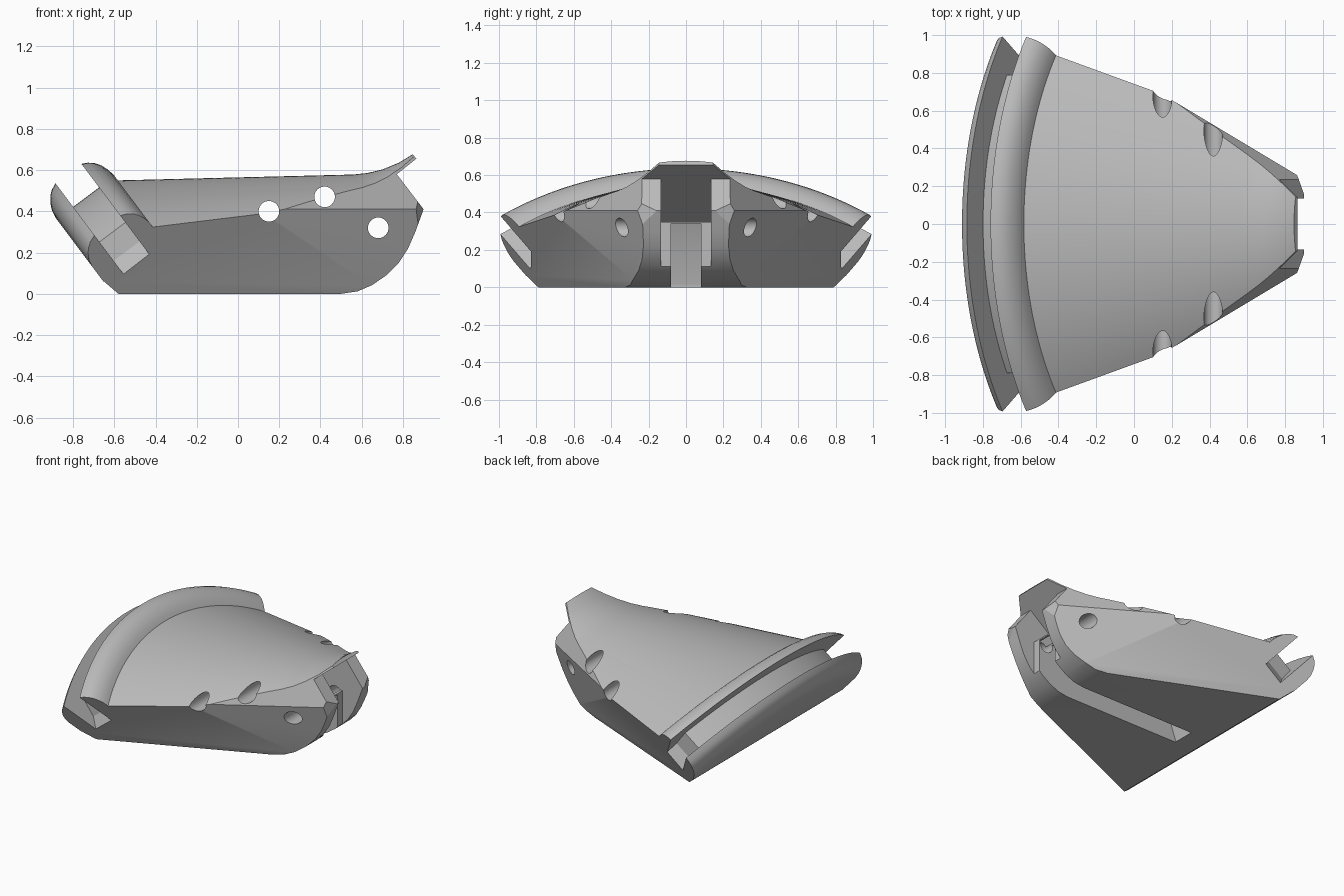
import bpy, bmesh, math
from mathutils import Matrix, Vector

old = bpy.data.objects.get("Cube")
if old:
    bpy.data.objects.remove(old, do_unlink=True)

grey = bpy.data.materials.new("plain grey")
grey.use_nodes = True
grey.diffuse_color = (0.5, 0.5, 0.5, 1)
grey.node_tree.nodes["Principled BSDF"].inputs["Base Color"].default_value = (0.5, 0.5, 0.5, 1)

# Tilted turning axis shared by the rim and the roof
ORIGIN = Vector((0.147, 0, -0.84))
AXIS = Vector((0.8, 0, 0.6))
OUT = Vector((-0.6, 0, 0.8))
SIDE = Vector((0, 1, 0))


def finish(bm, name):
    bmesh.ops.recalc_face_normals(bm, faces=bm.faces)
    mesh = bpy.data.meshes.new(name)
    bm.to_mesh(mesh)
    bm.free()
    obj = bpy.data.objects.new(name, mesh)
    bpy.context.collection.objects.link(obj)
    mesh.materials.append(grey)
    return obj


def loft(rings, name):
    """Solid through a list of matching closed rings, with end caps."""
    bm = bmesh.new()
    rows = [[bm.verts.new(p) for p in ring] for ring in rings]
    n = len(rows[0])
    for a, b in zip(rows, rows[1:]):
        for i in range(n):
            j = (i + 1) % n
            bm.faces.new((a[i], a[j], b[j], b[i]))
    bm.faces.new(rows[0])
    bm.faces.new(rows[-1])
    return finish(bm, name)


def prism(outline, y0, y1, name):
    """Side outline (x, z) pushed through from y0 to y1."""
    return loft([[(x, y, z) for x, z in outline] for y in (y0, y1)], name)


def combine(target, cutter, operation):
    mod = target.modifiers.new("cut", 'BOOLEAN')
    mod.object, mod.operation, mod.solver = cutter, operation, 'EXACT'
    bpy.context.view_layer.objects.active = target
    bpy.ops.object.modifier_apply(modifier=mod.name)
    bpy.data.objects.remove(cutter, do_unlink=True)


# Turned body: outer lip, groove, inner lip, conical roof and flared beak
profile = [(-0.1, 0.1), (-0.1, 1.585), (-0.093, 1.625), (-0.078, 1.658),
           (-0.058, 1.685), (-0.034, 1.705), (0, 1.72), (0, 1.577),
           (0.157, 1.577), (0.157, 1.72), (0.185, 1.706), (0.21, 1.685),
           (0.23, 1.655), (0.243, 1.62), (0.25, 1.585), (0.25, 1.55),
           (1.18, 0.888), (1.24, 0.852), (1.31, 0.822), (1.39, 0.801),
           (1.474, 0.793), (1.6, 0.79), (1.6, 0.1)]
STEPS = 80
rings = []
for k in range(STEPS + 1):
    a = math.radians(-50 + 100 * k / STEPS)
    radial = OUT * math.cos(a) + SIDE * math.sin(a)
    rings.append([ORIGIN + AXIS * t + radial * r for t, r in profile])
body = loft(rings, "wedge_body")

# Flat flanks: each plane limits y <= c + a*x + b*z, mirrored to the other side
bm = bmesh.new()
bmesh.ops.create_cube(bm, size=4)
for c, a, b in [(0.54, -0.43, 0.54), (0.66, -0.6, 0.285),
                (0.97, -0.6, -0.47), (2.66, -2.78, 0)]:
    for s in (1, -1):
        bmesh.ops.bisect_plane(bm, geom=bm.verts[:] + bm.edges[:] + bm.faces[:],
                               plane_co=(0, s * c, 0), plane_no=(-a, s, -b),
                               clear_outer=True)
        bmesh.ops.holes_fill(bm, edges=[e for e in bm.edges if e.is_boundary])
combine(body, finish(bm, "flank_cutter"), 'INTERSECT')

# Side outline: flat base, rounded nose and the underside of the beak
outline = [(-1.2, 1.2), (-1.2, 0.06), (-0.65, 0.06), (-0.58, 0), (0.5, 0),
           (0.58, 0.012), (0.65, 0.042), (0.72, 0.09), (0.78, 0.15),
           (0.825, 0.22), (0.86, 0.3), (0.9, 0.41), (0.77, 0.58),
           (0.865, 0.655), (0.84, 0.685), (0.8, 1.2)]
combine(body, prism(outline, -2, 2, "outline_cutter"), 'INTERSECT')

# Nose pocket and the long channel under the base
pocket = [(1.1, 0.05), (0.74, 0.05), (0.74, 0.35), (0.48, 0.35),
          (0.77, 0.58), (1.1, 0.84)]
combine(body, prism(pocket, -0.135, 0.135, "pocket_cutter"), 'DIFFERENCE')
channel = [(1.1, -0.1), (-0.42, -0.1), (-0.42, 0.02), (-0.3, 0.34), (1.1, 0.34)]
combine(body, prism(channel, -0.08, 0.08, "channel_cutter"), 'DIFFERENCE')

# Deeper steps at both ends of the rim groove
for s in (1, -1):
    ends = []
    for t in (0, 0.157):
        ends.append([ORIGIN + AXIS * t + OUT * r + SIDE * s * y
                     for y, r in [(0.79, 1.25), (0.84, 1.15), (1.3, 1.15),
                                  (1.3, 1.8), (0.79, 1.8)]])
    combine(body, loft(ends, "step_cutter"), 'DIFFERENCE')

# Cross holes
for x, z in [(0.15, 0.4), (0.42, 0.47), (0.68, 0.32)]:
    circle = [(x + 0.05 * math.cos(i * math.tau / 32),
               z + 0.05 * math.sin(i * math.tau / 32)) for i in range(32)]
    combine(body, prism(circle, -2, 2, "hole_cutter"), 'DIFFERENCE')

bpy.ops.object.select_all(action='DESELECT')
body.select_set(True)
bpy.context.view_layer.objects.active = body
bpy.ops.object.shade_smooth_by_angle(angle=math.radians(25))
